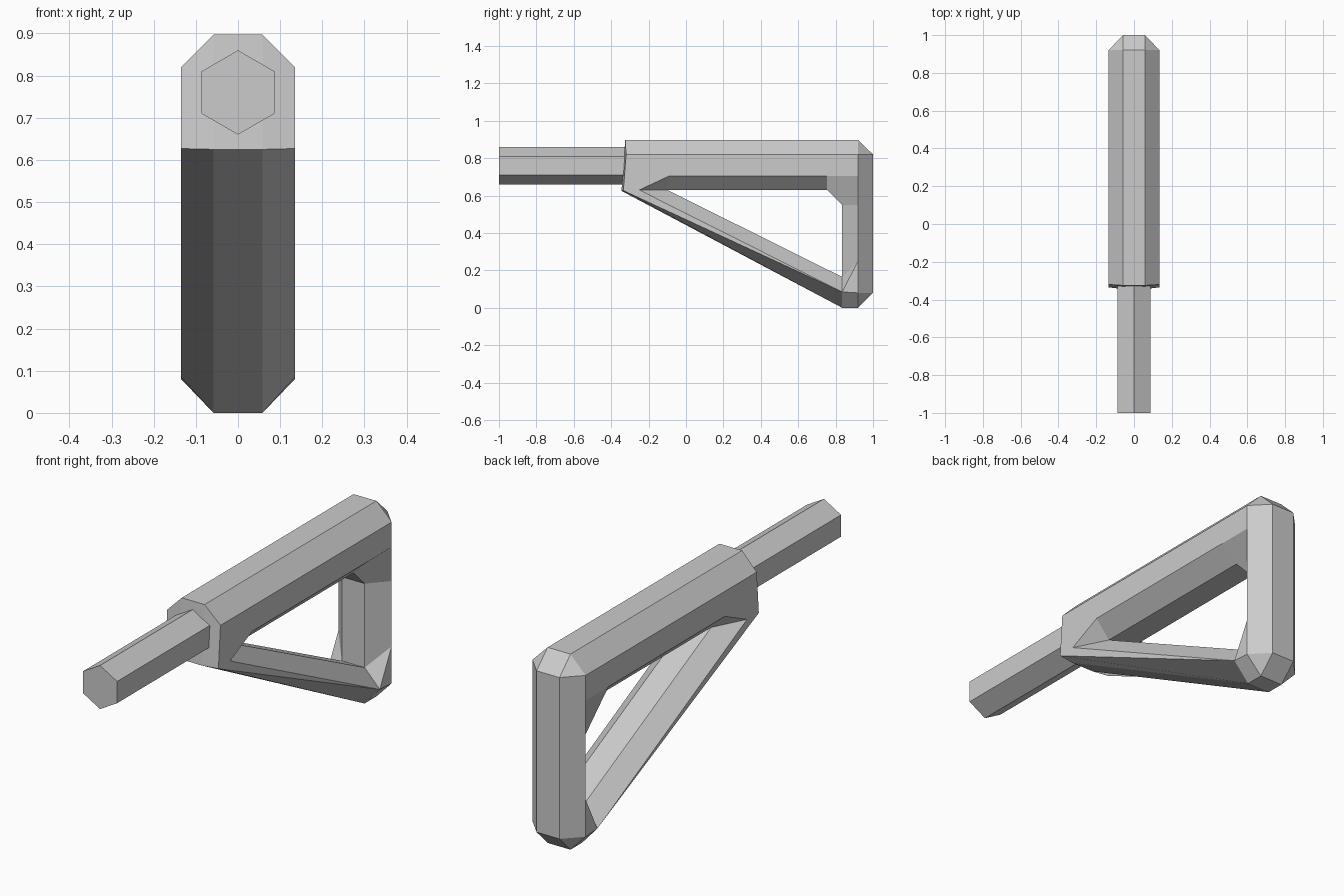
import bpy, bmesh, math
from mathutils import Matrix

if "Cube" in bpy.data.objects:
    bpy.data.objects.remove(bpy.data.objects["Cube"])

FLAT, WIDE = 0.058, 0.135   # half widths of the centre strips and of the side faces

# Side outlines as (y, z)
outer = [(-.325, .897), (.92, .897), (1, .82), (1, .08), (.92, 0), (.835, 0), (-.345, .625)]
side = [(-.32, .82), (.92, .82), (.92, .08), (.835, .085), (-.335, .627)]
rim = [(-.25, .63), (-.09, .705), (.755, .705), (.92, .705), (.92, .55), (.92, .25)]
hole = [(-.1, .63), (.755, .63), (.835, .55), (.835, .165)]
loops = {"O": (outer, FLAT), "M": (side, WIDE), "N": (rim, WIDE), "I": (hole, FLAT)}

# Faces of one half: flat sides, outer chamfers, inner chamfers
half_faces = [
    "M0 M1 N3 N2 N1", "M0 N1 N0 M4", "M4 N0 M3", "N5 M2 M3",
    "O0 O1 M1 M0", "O1 O2 M1", "O2 O3 M2 N5 N4 N3 M1", "O3 O4 M2",
    "O4 O5 M3 M2", "O5 O6 M4 M3", "O6 O0 M0 M4",
    "N0 N1 I0", "N1 N2 I1 I0", "N2 N3 N4 I2 I1", "N4 N5 I3 I2",
    "N5 M3 I3", "M3 N0 I0 I3",
]


def finish(bm, name):
    bmesh.ops.recalc_face_normals(bm, faces=bm.faces)
    mesh = bpy.data.meshes.new(name)
    bm.to_mesh(mesh)
    bm.free()
    obj = bpy.data.objects.new(name, mesh)
    bpy.context.collection.objects.link(obj)
    return obj


# Triangular stock frame, both halves joined by centre strips
bm = bmesh.new()
halves = []
for s in (1, -1):
    v = {f"{key}{i}": bm.verts.new((s * x, y, z))
         for key, (pts, x) in loops.items() for i, (y, z) in enumerate(pts)}
    for face in half_faces:
        names = face.split()
        bm.faces.new([v[n] for n in (names if s > 0 else reversed(names))])
    halves.append(v)
right, left = halves
for key in "OI":
    n = len(loops[key][0])
    for i in range(n):
        a, b = f"{key}{i}", f"{key}{(i + 1) % n}"
        bm.faces.new([right[a], right[b], left[b], left[a]])
finish(bm, "stock_frame")

# Hexagonal tube running forward from the frame
bm = bmesh.new()
bmesh.ops.create_cone(bm, cap_ends=True, segments=6, radius1=0.1, radius2=0.1, depth=0.7)
tube = finish(bm, "front_tube")
tube.data.transform(Matrix.Translation((0, -0.65, 0.76)) @ Matrix.Rotation(math.pi / 2, 4, "X"))
# Point a corner of the hexagon straight up
top = max(v.co.z for v in tube.data.vertices)
if top < 0.855:
    centre = Matrix.Translation((0, 0, 0.76))
    tube.data.transform(centre @ Matrix.Rotation(math.pi / 6, 4, "Y") @ centre.inverted())
